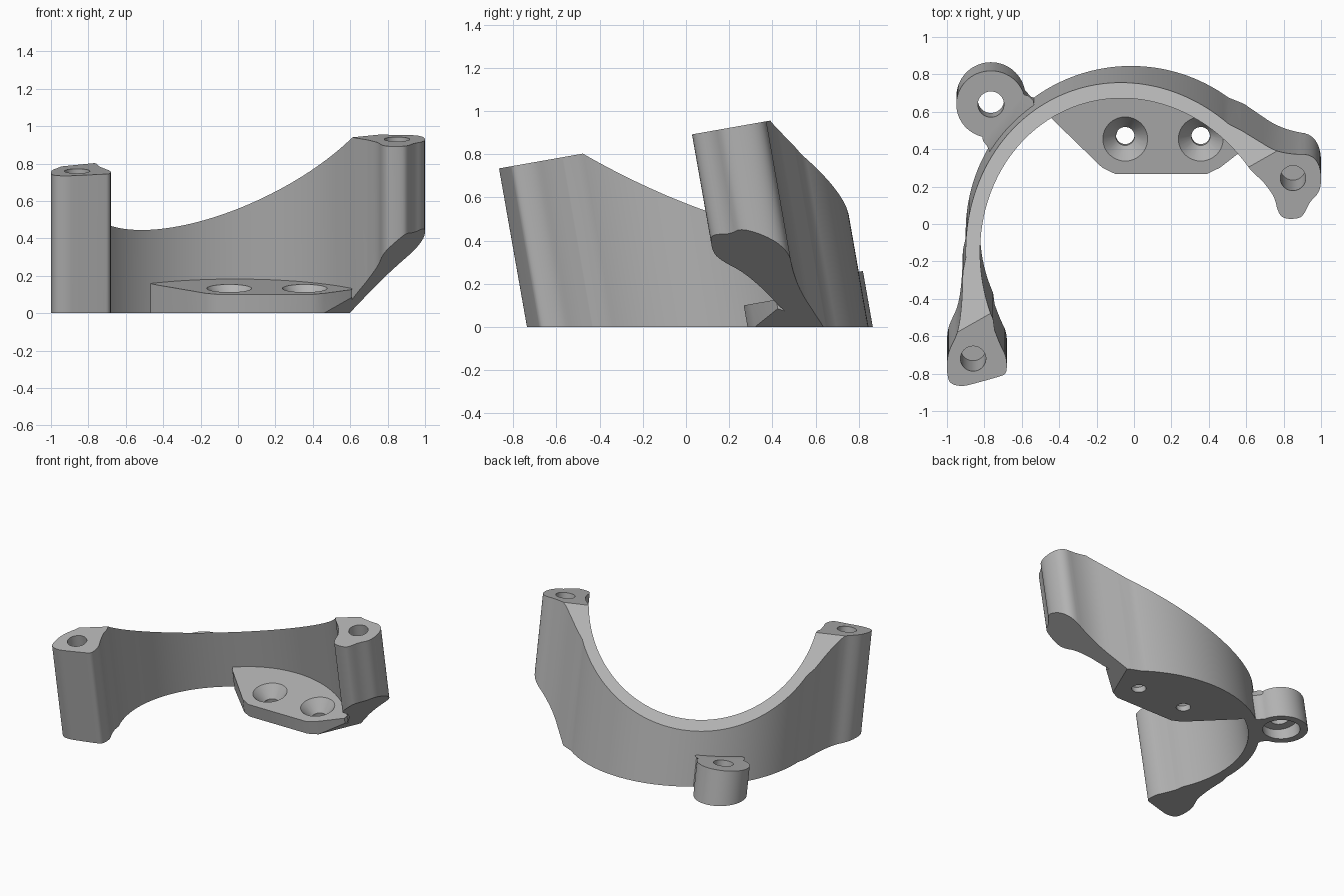
import bpy, bmesh
from math import radians, cos, sin, tan
from mathutils import Matrix, Vector

TILT = radians(10)
LEAN = tan(TILT)
AXIS = Vector((0, -sin(TILT), cos(TILT)))
CENTRE = (-0.015, -0.04)

start = bpy.data.objects.get("Cube")
if start:
    bpy.data.objects.remove(start, do_unlink=True)

grey = bpy.data.materials.new("grey_plastic")
grey.use_nodes = True
colour = (0.45, 0.45, 0.45, 1)
grey.diffuse_color = colour
grey.node_tree.nodes["Principled BSDF"].inputs["Base Color"].default_value = colour


def arc(centre, radius, a0, a1, steps):
    angles = [radians(a0 + (a1 - a0) * i / steps) for i in range(steps + 1)]
    return [(centre[0] + radius * cos(a), centre[1] + radius * sin(a)) for a in angles]


def rounded(points, passes=2):
    """Corner-cutting of an open path, ends kept."""
    for _ in range(passes):
        new = [points[0]]
        for (ax, ay), (bx, by) in zip(points, points[1:]):
            new.append((ax * .75 + bx * .25, ay * .75 + by * .25))
            new.append((ax * .25 + bx * .75, ay * .25 + by * .75))
        points = new + [points[-1]]
    return points


def to_object(bm, name):
    bmesh.ops.recalc_face_normals(bm, faces=bm.faces)
    mesh = bpy.data.meshes.new(name)
    bm.to_mesh(mesh)
    bm.free()
    mesh.materials.append(grey)
    obj = bpy.data.objects.new(name, mesh)
    bpy.context.collection.objects.link(obj)
    return obj


def leaning_prism(name, outline, height, chamfer=0):
    """Extrude a ground outline along the leaning axis to a square-cut top."""
    bm = bmesh.new()
    low = [bm.verts.new((x, y, 0)) for x, y in outline]
    high = []
    for x, y in outline:
        z = (height + LEAN * y) / (1 + LEAN ** 2)
        high.append(bm.verts.new((x, y - LEAN * z, z)))
    bm.faces.new(low)
    top = bm.faces.new(high)
    n = len(low)
    for i in range(n):
        j = (i + 1) % n
        bm.faces.new((low[i], low[j], high[j], high[i]))
    if chamfer:
        bmesh.ops.bevel(bm, geom=list(top.edges), offset=chamfer, segments=1,
                        affect='EDGES', profile=0.5)
    return to_object(bm, name)


def bore_cutter(x, y, d0, d1, r0, r1=None):
    """Leaning round cutter between two distances along the axis."""
    bm = bmesh.new()
    place = Matrix.Translation(Vector((x, y, 0)) + AXIS * (d0 + d1) / 2)
    bmesh.ops.create_cone(bm, cap_ends=True, segments=40, radius1=r0,
                          radius2=r0 if r1 is None else r1, depth=d1 - d0,
                          matrix=place @ Matrix.Rotation(TILT, 4, 'X'))
    return to_object(bm, "bore_cutter")


def plane_cutter(height, normal):
    """Large block whose face lies on a plane, removing the normal side."""
    bm = bmesh.new()
    n = Vector(normal).normalized()
    turn = n.to_track_quat('Z', 'Y').to_matrix().to_4x4()
    bmesh.ops.create_cube(bm, size=5,
                          matrix=Matrix.Translation(Vector((0, 0, height)) + n * 2.5) @ turn)
    return to_object(bm, "plane_cutter")


def cut(obj, *cutters):
    bpy.context.view_layer.objects.active = obj
    for cutter in cutters:
        cutter.hide_render = True
        mod = obj.modifiers.new("cut", 'BOOLEAN')
        mod.operation = 'DIFFERENCE'
        mod.solver = 'EXACT'
        mod.object = cutter
        bpy.ops.object.modifier_apply(modifier=mod.name)
        bpy.data.objects.remove(cutter, do_unlink=True)


def underside_cutter():
    return plane_cutter(-0.26, (0.81, -0.35, -1))


# Curved wall with a screw post at each end
left_post = [(-.915, -.14), (-.92, -.3), (-.94, -.44), (-.985, -.53), (-1, -.59),
             (-1, -.67), (-.985, -.725), (-.92, -.74), (-.86, -.725), (-.72, -.685),
             (-.68, -.67), (-.68, -.58), (-.715, -.51), (-.745, -.43)]
right_post = [(.69, .39), (.75, .31), (.77, .22), (.8, .185), (.88, .185),
              (.91, .21), (.94, .28), (1, .34), (1, .47), (.95, .54), (.85, .54),
              (.75, .56), (.65, .61), (.57, .65)]
ring = (arc(CENTRE, .885, 54, 182, 56) + rounded(left_post)
        + arc(CENTRE, .808, 204, 37, 64) + rounded(right_post))
wall = leaning_prism("curved_wall", ring, .887)
cut(wall, plane_cutter(.86, (-.355, .45, 1)), underside_cutter(),
    bore_cutter(-.86, -.586, .45, 1.1, .068),
    bore_cutter(.85, .409, .62, 1.2, .068))

# Mounting tab with two countersunk holes
tab_front = [(-.45, .6), (-.17, .32), (-.1, .285), (.39, .285), (.46, .32), (.61, .44)]
tab = leaning_prism("mounting_tab", tab_front + arc(CENTRE, .84, 42, 124, 36), .053)
cut(tab, underside_cutter())
for x in (-.047, .357):
    cut(tab, bore_cutter(x, .478, -.1, .3, .05),
        bore_cutter(x, .478, .05, .16, .05, .14))

# Side lug with through hole and a recess underneath
neck = [(-.765, .46), (-.755, .38), (-.49, .66), (-.55, .68)]
lug = leaning_prism("side_lug", arc((-.765, .68), .185, 11, 261, 44) + neck, .115, .022)
cut(lug, bore_cutter(-.765, .68, -.1, .5, .07),
    bore_cutter(-.765, .68, -.05, .1, .13))

# Smooth shading with sharp creases
bpy.ops.object.select_all(action='DESELECT')
for obj in (wall, tab, lug):
    obj.select_set(True)
bpy.context.view_layer.objects.active = wall
bpy.ops.object.shade_smooth_by_angle(angle=radians(30))
